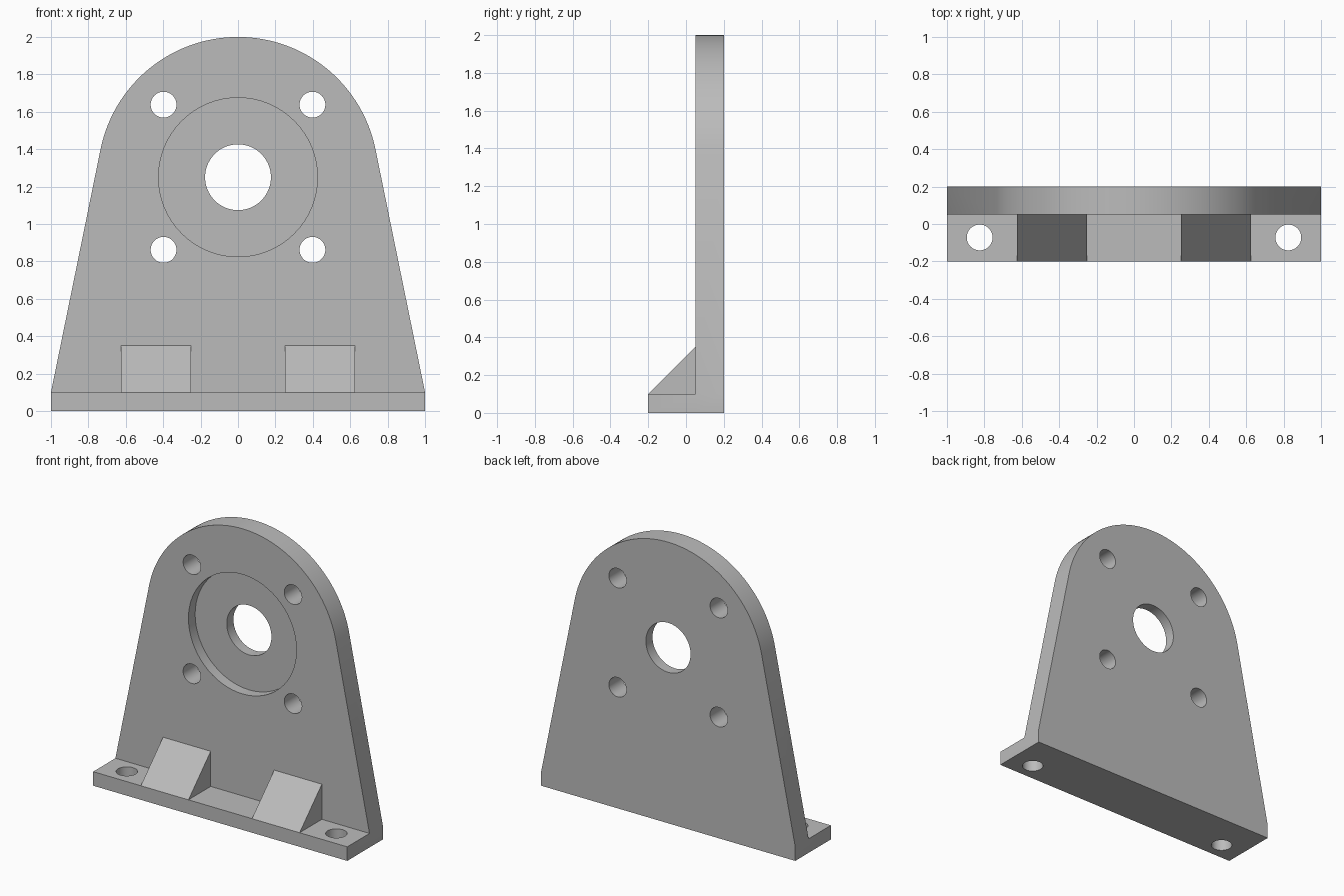
import bpy, bmesh, math
from mathutils import Matrix, Vector

cube = bpy.data.objects.get("Cube")
if cube:
    bpy.data.objects.remove(cube, do_unlink=True)

grey = bpy.data.materials.new("plain grey")
grey.use_nodes = True
colour = (0.5, 0.5, 0.5, 1)
grey.diffuse_color = colour
grey.node_tree.nodes["Principled BSDF"].inputs["Base Color"].default_value = colour

AXIS_Z = 1.25      # height of the bore axis
TOP_R = 0.75       # rounded head radius
FRONT, BACK = 0.05, 0.2
BASE_FRONT, BASE_H = -0.2, 0.1


def finish(name, bm):
    bmesh.ops.recalc_face_normals(bm, faces=bm.faces)
    mesh = bpy.data.meshes.new(name)
    bm.to_mesh(mesh)
    bm.free()
    mesh.materials.append(grey)
    obj = bpy.data.objects.new(name, mesh)
    bpy.context.collection.objects.link(obj)
    return obj


def prism(name, points, direction):
    """Extrude a flat outline along a direction."""
    bm = bmesh.new()
    face = bm.faces.new([bm.verts.new(p) for p in points])
    geom = bmesh.ops.extrude_face_region(bm, geom=[face])["geom"]
    verts = [g for g in geom if isinstance(g, bmesh.types.BMVert)]
    bmesh.ops.translate(bm, verts=verts, vec=Vector(direction))
    return finish(name, bm)


def drill(name, centre, radius, depth, along_y=True):
    bm = bmesh.new()
    turn = Matrix.Rotation(math.pi / 2, 4, "X") if along_y else Matrix()
    bmesh.ops.create_cone(bm, cap_ends=True, segments=64, radius1=radius, radius2=radius,
                          depth=depth, matrix=Matrix.Translation(centre) @ turn)
    obj = finish(name, bm)
    obj.hide_render = True
    return obj


def combine(target, tool, operation):
    mod = target.modifiers.new(operation.lower(), "BOOLEAN")
    mod.operation, mod.object, mod.solver = operation, tool, "EXACT"
    bpy.context.view_layer.objects.active = target
    bpy.ops.object.modifier_apply(modifier=mod.name)
    bpy.data.objects.remove(tool, do_unlink=True)


# Upright plate: straight flanks running tangent into a round head
dz = AXIS_Z - BASE_H
start = math.acos(TOP_R / math.hypot(1, dz)) - math.atan2(dz, 1)
steps = 72
outline = [(-1, FRONT, 0), (1, FRONT, 0), (1, FRONT, BASE_H)]
for i in range(steps + 1):
    a = start + (math.pi - 2 * start) * i / steps
    outline.append((TOP_R * math.cos(a), FRONT, AXIS_Z + TOP_R * math.sin(a)))
outline.append((-1, FRONT, BASE_H))
bracket = prism("mounting_bracket", outline, (0, BACK - FRONT, 0))

# Foot flange
foot = prism("foot", [(-1, BASE_FRONT, 0), (1, BASE_FRONT, 0), (1, FRONT, 0), (-1, FRONT, 0)],
             (0, 0, BASE_H))
combine(bracket, foot, "UNION")

# Pair of wedge gussets
for x in (-0.625, 0.25):
    wedge = prism("gusset", [(x, BASE_FRONT, BASE_H), (x, FRONT, BASE_H), (x, FRONT, 0.35)],
                  (0.375, 0, 0))
    combine(bracket, wedge, "UNION")

# Bore and shallow round recess on the front
combine(bracket, drill("recess_cutter", (0, FRONT, AXIS_Z), 0.425, 0.15), "DIFFERENCE")
combine(bracket, drill("bore_cutter", (0, 0.1, AXIS_Z), 0.176, 1), "DIFFERENCE")

# Screw holes around the bore, and bolt holes through the foot
for sx in (-1, 1):
    for sz in (-1, 1):
        hole = drill("screw_cutter", (sx * 0.398, 0.1, AXIS_Z + sz * 0.388), 0.069, 1)
        combine(bracket, hole, "DIFFERENCE")
    bolt = drill("bolt_cutter", (sx * 0.825, -0.072, 0.05), 0.069, 0.3, along_y=False)
    combine(bracket, bolt, "DIFFERENCE")

# Smooth the curved walls, keep the machined edges crisp
bpy.ops.object.select_all(action="DESELECT")
bracket.select_set(True)
bpy.context.view_layer.objects.active = bracket
bpy.ops.object.shade_smooth_by_angle(angle=math.radians(30))
